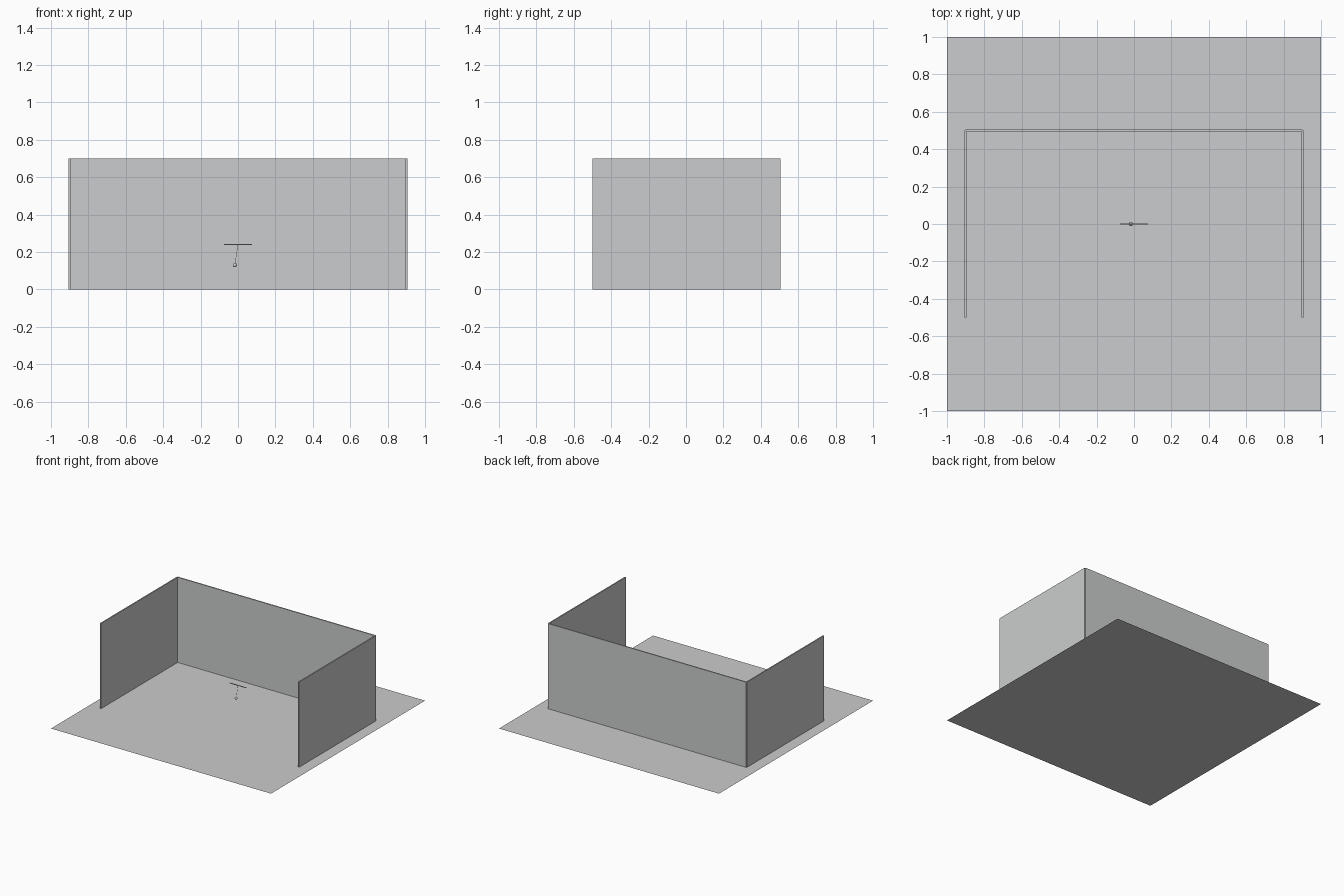
import bpy
from mathutils import Vector

if "Cube" in bpy.data.objects:
    bpy.data.objects.remove(bpy.data.objects["Cube"])

grey = bpy.data.materials.new("light_grey")
grey.diffuse_color = (0.60, 0.605, 0.61, 1)
grey.use_nodes = True
grey.node_tree.nodes["Principled BSDF"].inputs["Base Color"].default_value = grey.diffuse_color


def finish(name):
    ob = bpy.context.object
    ob.name = name
    ob.data.materials.append(grey)
    return ob


def box(name, center, size):
    bpy.ops.mesh.primitive_cube_add(size=1, location=center)
    ob = finish(name)
    ob.scale = size
    bpy.ops.object.transform_apply(location=False, rotation=False, scale=True)
    return ob


# floor sheet
bpy.ops.mesh.primitive_plane_add(size=2, location=(0, 0, 0))
finish("floor")

# three thin walls
W, H, T = 0.9, 0.7, 0.01
box("back_wall", (0, 0.5, H / 2), (2 * W, T, H))
for side, s in (("left", -1), ("right", 1)):
    box(side + "_wall", (s * W, 0, H / 2), (T, 1.0, H))

# pendulum: support bar, slanted string, bob
pivot = Vector((0, 0, 0.24))
bob = Vector((-0.017, 0, 0.13))
box("pendulum_bar", pivot, (0.15, 0.005, 0.005))

d = pivot - bob
bpy.ops.mesh.primitive_cylinder_add(vertices=8, radius=0.001, depth=d.length,
                                    location=(pivot + bob) / 2,
                                    rotation=d.to_track_quat('Z', 'Y').to_euler())
finish("pendulum_string")

bpy.ops.mesh.primitive_uv_sphere_add(segments=24, ring_count=12, radius=0.011, location=bob)
finish("pendulum_bob")
bpy.ops.object.shade_smooth()
